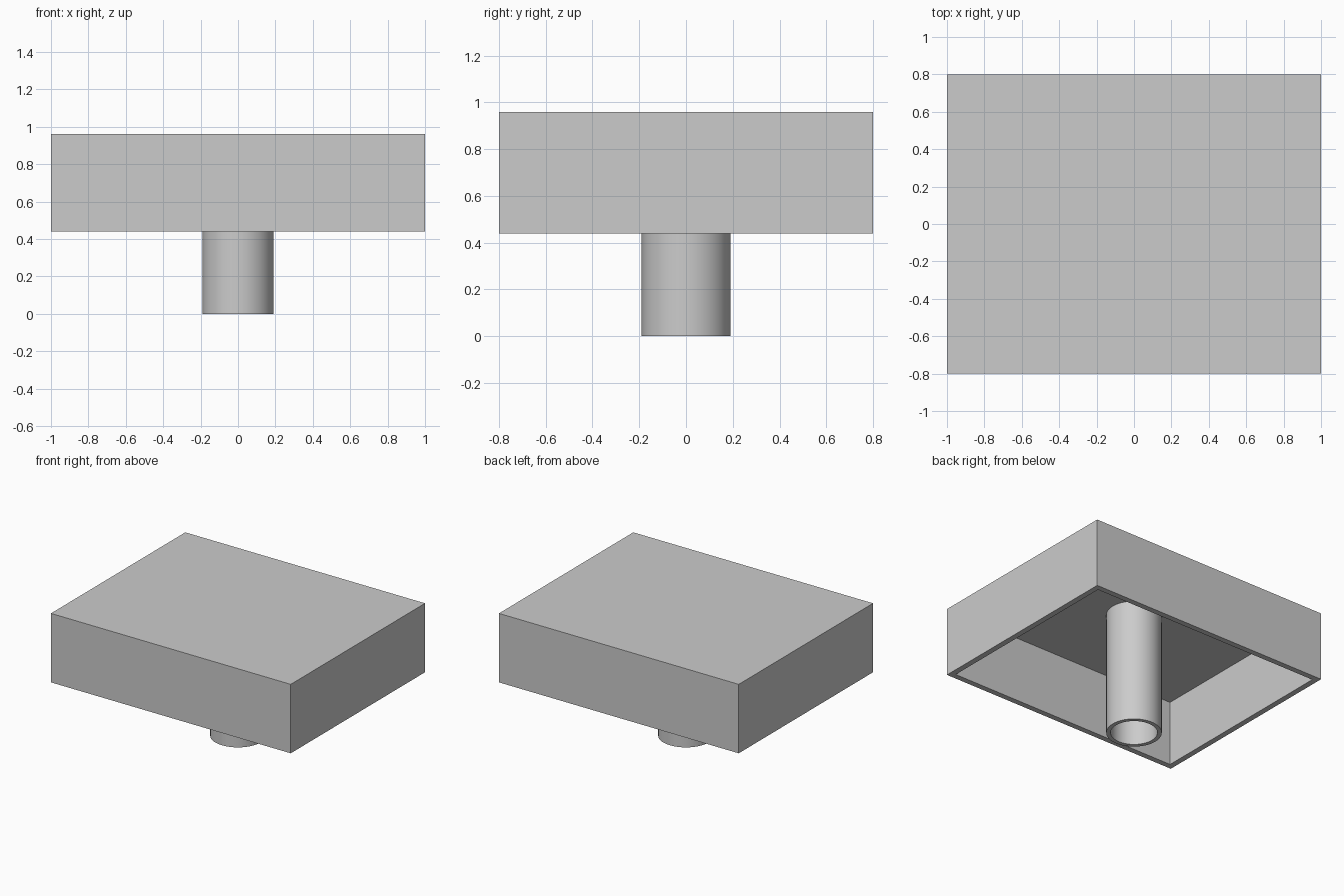
import bpy
import bmesh
from math import radians

cube = bpy.data.objects.get("Cube")
if cube:
    bpy.data.objects.remove(cube, do_unlink=True)

GREY = (0.6, 0.6, 0.6, 1.0)
WIDTH, DEPTH = 2.0, 1.6
RIM_Z, TOP_Z = 0.44, 0.96
WALL, ROOF = 0.06, 0.03
TUBE_OUTER, TUBE_INNER = 0.19, 0.16

grey = bpy.data.materials.new("plain grey")
grey.use_nodes = True
grey.diffuse_color = GREY
grey.node_tree.nodes["Principled BSDF"].inputs["Base Color"].default_value = GREY


def add_object(name, bm):
    bmesh.ops.recalc_face_normals(bm, faces=bm.faces)
    mesh = bpy.data.meshes.new(name)
    bm.to_mesh(mesh)
    bm.free()
    mesh.materials.append(grey)
    obj = bpy.data.objects.new(name, mesh)
    bpy.context.collection.objects.link(obj)
    return obj


def hollow_underside(bm, wall, depth):
    """Inset the bottom face and push it up to form an open cavity."""
    bm.normal_update()
    bottom = min(bm.faces, key=lambda f: f.calc_center_median().z)
    bmesh.ops.inset_region(bm, faces=[bottom], thickness=wall)
    pushed = bmesh.ops.extrude_discrete_faces(bm, faces=[bottom])["faces"][0]
    bmesh.ops.translate(bm, verts=pushed.verts, vec=(0, 0, depth))


# Rectangular lid, open below
bm = bmesh.new()
bmesh.ops.create_cube(bm, size=1)
bmesh.ops.scale(bm, verts=bm.verts, vec=(WIDTH, DEPTH, TOP_Z - RIM_Z))
bmesh.ops.translate(bm, verts=bm.verts, vec=(0, 0, (RIM_Z + TOP_Z) / 2))
hollow_underside(bm, WALL, TOP_Z - RIM_Z - ROOF)
add_object("lid", bm)

# Central hanging tube, from the underside of the lid to the floor
SEGMENTS = 64
ceiling = TOP_Z - ROOF
bm = bmesh.new()
rings = []
for radius, z in ((TUBE_INNER, ceiling), (TUBE_INNER, 0),
                  (TUBE_OUTER, 0), (TUBE_OUTER, ceiling)):
    ring = bmesh.ops.create_circle(bm, segments=SEGMENTS, radius=radius)["verts"]
    bmesh.ops.translate(bm, verts=ring, vec=(0, 0, z))
    rings.append(ring)
for a, b in zip(rings, rings[1:]):
    for i in range(SEGMENTS):
        j = (i + 1) % SEGMENTS
        bm.faces.new((a[i], a[j], b[j], b[i]))
tube = add_object("tube", bm)

bpy.context.view_layer.objects.active = tube
tube.select_set(True)
bpy.ops.object.shade_smooth_by_angle(angle=radians(30))
